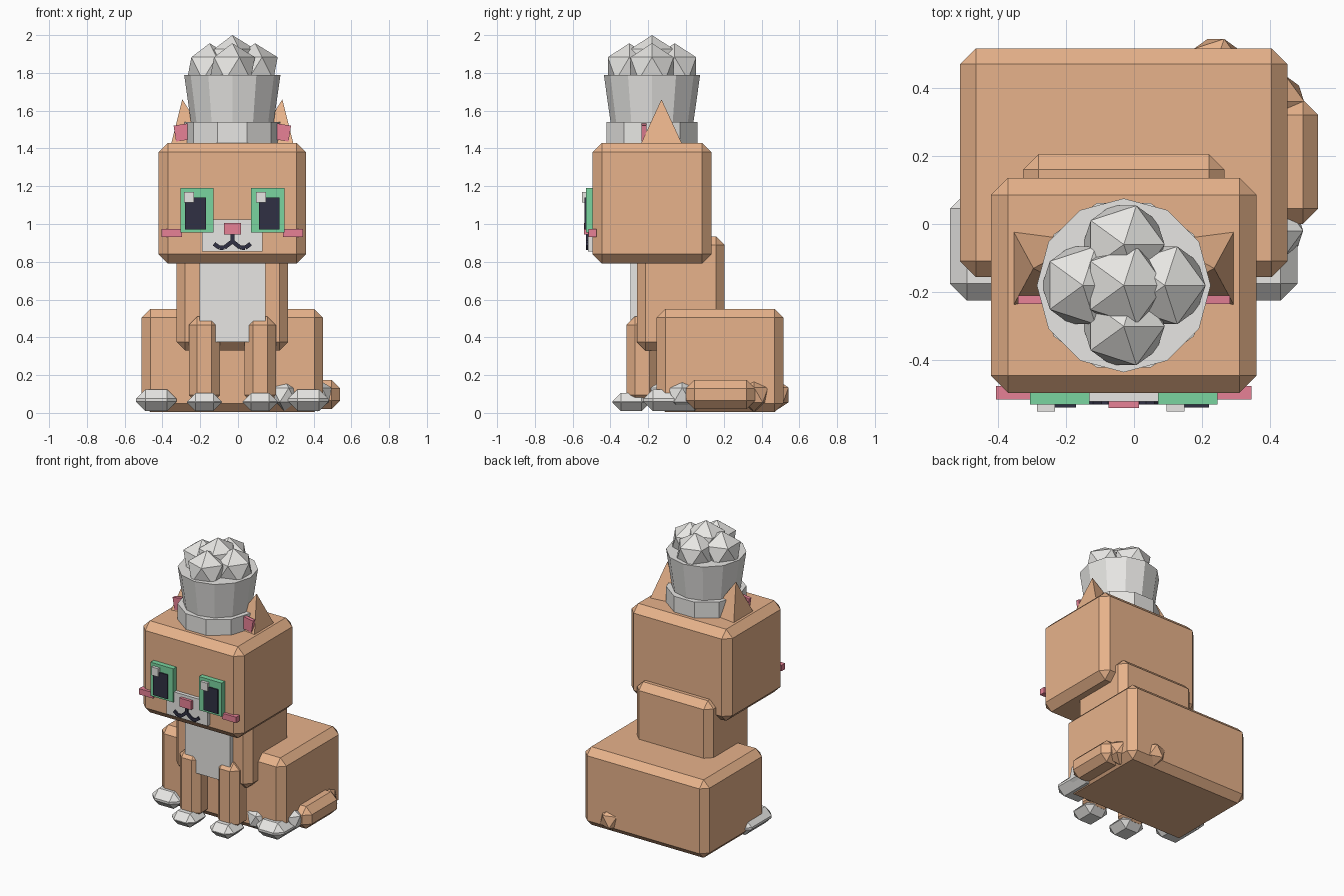
import bpy, bmesh, math
from mathutils import Matrix, Vector

if "Cube" in bpy.data.objects:
    bpy.data.objects.remove(bpy.data.objects["Cube"])

CX = -0.03   # symmetry plane of the cat


def material(name, rgb):
    lin = [(c / 255 / 12.92) if c < 11 else ((c / 255 + 0.055) / 1.055) ** 2.4 for c in rgb]
    m = bpy.data.materials.new(name)
    m.diffuse_color = (*lin, 1)
    m.use_nodes = True
    m.node_tree.nodes["Principled BSDF"].inputs["Base Color"].default_value = m.diffuse_color
    return m


FUR = material("tan fur", (232, 179, 139))
WHITE = material("soft white", (232, 231, 228))
GREEN = material("eye green", (122, 213, 160))
PINK = material("pink", (232, 130, 151))
DARK = material("dark navy", (48, 48, 68))


def finish(bm, name, mat):
    bmesh.ops.recalc_face_normals(bm, faces=bm.faces)
    me = bpy.data.meshes.new(name)
    bm.to_mesh(me)
    bm.free()
    me.materials.append(mat)
    ob = bpy.data.objects.new(name, me)
    bpy.context.collection.objects.link(ob)
    return ob


def box(name, mat, x, y, z, bevel=0.0, tilt=0.0):
    """Box from (min, max) ranges, chamfered, tilted about y."""
    bm = bmesh.new()
    bmesh.ops.create_cube(bm, size=1)
    size = [b - a for a, b in (x, y, z)]
    mid = [(a + b) / 2 for a, b in (x, y, z)]
    bmesh.ops.scale(bm, vec=size, verts=bm.verts)
    if bevel:
        bmesh.ops.bevel(bm, geom=bm.edges[:], offset=bevel, segments=1,
                        affect='EDGES', clamp_overlap=True)
    bmesh.ops.transform(bm, matrix=Matrix.Translation(mid) @ Matrix.Rotation(tilt, 4, 'Y'),
                        verts=bm.verts)
    return finish(bm, name, mat)


def pair(name, mat, x, y, z, bevel=0.0, tilt=0.0):
    """Left box plus its mirror image across the symmetry plane."""
    box(name + "_left", mat, x, y, z, bevel, tilt)
    box(name + "_right", mat, (2 * CX - x[1], 2 * CX - x[0]), y, z, bevel, -tilt)


def ball(name, mat, r, loc):
    bm = bmesh.new()
    bmesh.ops.create_icosphere(bm, subdivisions=1, radius=r, matrix=Matrix.Translation(loc))
    return finish(bm, name, mat)


def drum(name, mat, sides, r1, r2, z0, z1, turn):
    bm = bmesh.new()
    m = Matrix.Translation((CX, -0.18, (z0 + z1) / 2)) @ Matrix.Rotation(turn, 4, 'Z')
    bmesh.ops.create_cone(bm, cap_ends=True, segments=sides, radius1=r1, radius2=r2,
                          depth=z1 - z0, matrix=m)
    return finish(bm, name, mat)


# Body, torso, head
box("body", FUR, (-0.51, 0.45), (-0.155, 0.515), (0.005, 0.55), 0.046)
box("torso", FUR, (-0.325, 0.265), (-0.26, 0.205), (0.33, 0.935), 0.045)
box("head", FUR, (-0.42, 0.36), (-0.495, 0.135), (0.79, 1.43), 0.05)
box("chest_bib", WHITE, (-0.205, 0.145), (-0.295, -0.2), (0.375, 0.85))

# Legs and paws
pair("front_leg", FUR, (-0.26, -0.095), (-0.315, -0.15), (0.05, 0.51), 0.044)
pair("front_paw", WHITE, (-0.27, -0.085), (-0.39, -0.19), (0.01, 0.105), 0.045)
pair("rear_paw", WHITE, (-0.54, -0.325), (-0.225, 0.095), (0.01, 0.125), 0.05)

# Tail curled round the right side
ball("tail_root", FUR, 0.088, (0.24, 0.468, 0.095))
ball("tail_bend", FUR, 0.088, (0.42, 0.36, 0.095))
box("tail_middle", FUR, (0.36, 0.54), (0.0, 0.365), (0.02, 0.175), 0.045)
ball("tail_tip_base", WHITE, 0.085, (0.42, -0.02, 0.095))
ball("tail_tip", WHITE, 0.085, (0.245, -0.115, 0.095))

# Ears: four-sided pyramids leaning outward
for side, s in (("left", -1), ("right", 1)):
    bm = bmesh.new()
    base = [bm.verts.new((CX + s * u, v, 1.40))
            for u, v in ((0.33, -0.25), (0.33, -0.01), (0.10, -0.04), (0.10, -0.22))]
    tip = bm.verts.new((CX + s * 0.265, -0.13, 1.66))
    bm.faces.new(base)
    for i in range(4):
        bm.faces.new((base[i], base[(i + 1) % 4], tip))
    finish(bm, "ear_" + side, FUR)
pair("inner_ear", PINK, (-0.335, -0.22), (-0.235, -0.21), (1.445, 1.53), tilt=math.radians(-9))

# Eyes
pair("eye", GREEN, (-0.305, -0.13), (-0.53, -0.48), (0.955, 1.19))
pair("pupil", DARK, (-0.28, -0.17), (-0.538, -0.529), (0.97, 1.14))
for side, x in (("left", -0.285), ("right", 0.095)):
    box("eye_glint_" + side, WHITE, (x, x + 0.053), (-0.55, -0.525), (1.113, 1.17))

# Muzzle, nose, cheeks
box("muzzle", WHITE, (-0.19, 0.13), (-0.52, -0.48), (0.855, 1.025))
box("nose", PINK, (-0.075, 0.015), (-0.54, -0.5), (0.945, 1.005))
pair("cheek", PINK, (-0.405, -0.297), (-0.515, -0.475), (0.932, 0.973))

# Mouth: short stem and two curled strokes of small plates
box("mouth_stem", DARK, (CX - 0.011, CX + 0.011), (-0.529, -0.52), (0.895, 0.945))
stroke = [(0.0, 0.908), (0.042, 0.875), (0.068, 0.874), (0.097, 0.895)]
for i, (a, b) in enumerate(zip(stroke, stroke[1:])):
    d = Vector(b) - Vector(a)
    mx, mz, h = CX - (a[0] + b[0]) / 2, (a[1] + b[1]) / 2, d.length / 2
    pair(f"mouth_stroke_{i + 1}", DARK, (mx - h, mx + h), (-0.529, -0.52),
         (mz - 0.011, mz + 0.011), tilt=math.atan2(d.y, d.x))

# Hat: band, flared crown, puffy top
drum("hat_band", WHITE, 10, 0.254, 0.254, 1.41, 1.54, math.pi / 2)
drum("hat_crown", WHITE, 12, 0.218, 0.255, 1.53, 1.79, 0)
ball("hat_puff_centre", WHITE, 0.135, (CX, -0.18, 1.865))
for i in range(4):
    a = i * math.pi / 2
    ball(f"hat_puff_{i + 1}", WHITE, 0.134,
         (CX + 0.12 * math.cos(a), -0.18 + 0.12 * math.sin(a), 1.823))
